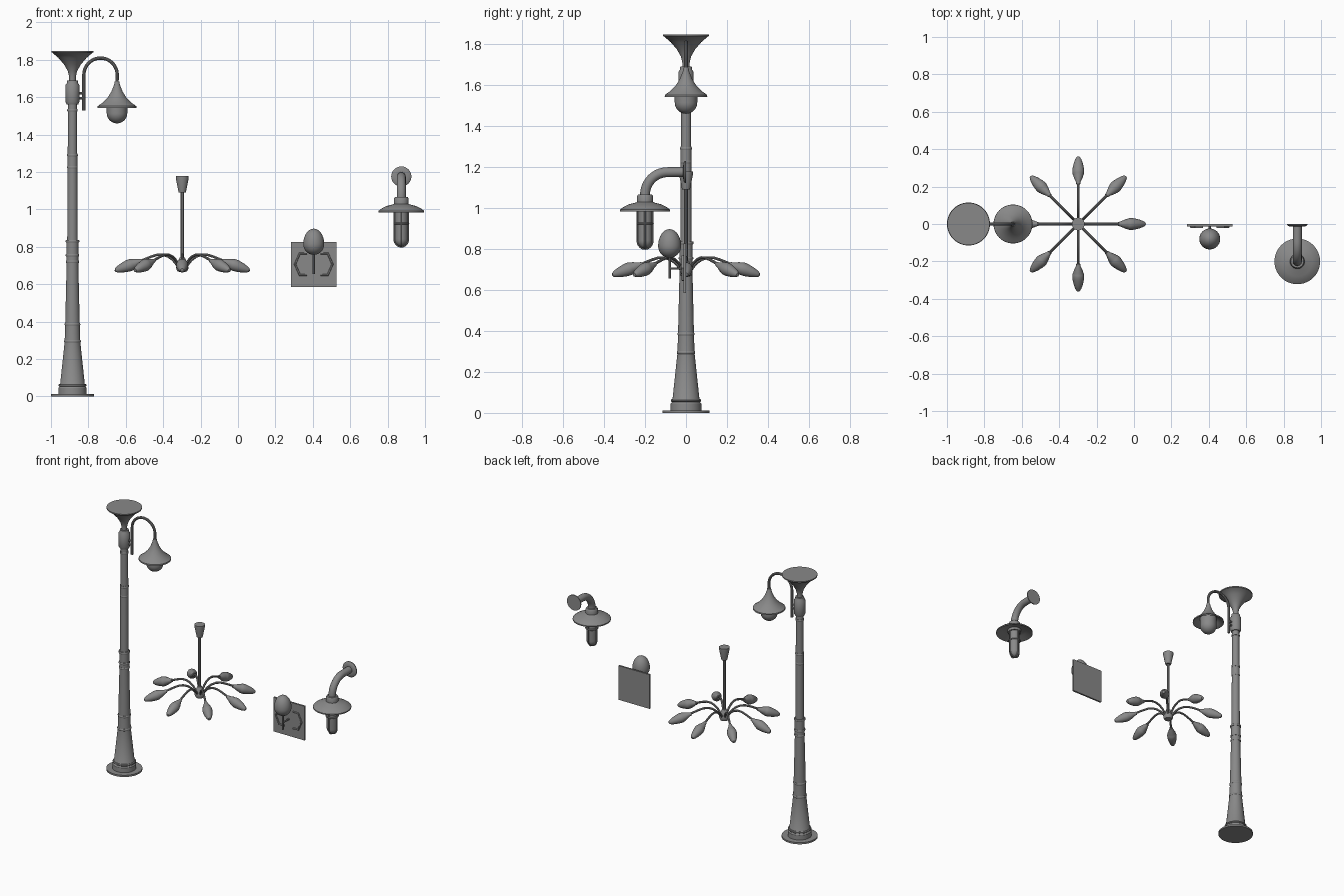
import bpy, bmesh, math
from mathutils import Vector, Matrix

cube = bpy.data.objects.get("Cube")
if cube:
    bpy.data.objects.remove(cube)

grey = bpy.data.materials.new("plain_grey")
grey.use_nodes = True
colour = (0.25, 0.25, 0.25, 1)
grey.diffuse_color = colour
grey.node_tree.nodes["Principled BSDF"].inputs["Base Color"].default_value = colour


def finish(ob, smooth=True):
    ob.data.materials.append(grey)
    if smooth:
        bpy.ops.object.select_all(action='DESELECT')
        ob.select_set(True)
        bpy.context.view_layer.objects.active = ob
        bpy.ops.object.shade_smooth_by_angle(angle=math.radians(35))
    return ob


def from_bmesh(name, bm, smooth=True):
    bmesh.ops.recalc_face_normals(bm, faces=bm.faces)
    me = bpy.data.meshes.new(name)
    bm.to_mesh(me)
    bm.free()
    ob = bpy.data.objects.new(name, me)
    bpy.context.collection.objects.link(ob)
    return finish(ob, smooth)


def lathe(name, profile, place, segs=32):
    """Revolve (radius, height) points about z, then place the result."""
    bm = bmesh.new()
    vs = [bm.verts.new((r, 0, z)) for r, z in profile]
    edges = [bm.edges.new(p) for p in zip(vs, vs[1:])]
    bmesh.ops.spin(bm, geom=vs + edges, axis=(0, 0, 1), cent=(0, 0, 0),
                   angle=math.tau, steps=segs, use_duplicate=False)
    bmesh.ops.remove_doubles(bm, verts=bm.verts, dist=0.0002)
    bm.transform(place if isinstance(place, Matrix) else Matrix.Translation(place))
    return from_bmesh(name, bm)


def tube(name, points, radius, cyclic=False, sides=3):
    cu = bpy.data.curves.new(name, 'CURVE')
    cu.dimensions = '3D'
    cu.bevel_depth = radius
    cu.bevel_resolution = sides
    cu.use_fill_caps = True
    sp = cu.splines.new('POLY')
    sp.points.add(len(points) - 1)
    for p, co in zip(sp.points, points):
        p.co = (*co, 1)
    sp.use_cyclic_u = cyclic
    ob = bpy.data.objects.new(name, cu)
    bpy.context.collection.objects.link(ob)
    bpy.ops.object.select_all(action='DESELECT')
    ob.select_set(True)
    bpy.context.view_layer.objects.active = ob
    bpy.ops.object.convert(target='MESH')
    return finish(bpy.context.object)


def box(name, centre, size):
    bm = bmesh.new()
    bmesh.ops.create_cube(bm, size=1, matrix=Matrix.Translation(centre) @ Matrix.Diagonal((*size, 1)))
    return from_bmesh(name, bm, False)


def arc(a0, a1, n=16):
    return [math.radians(a0 + (a1 - a0) * i / n) for i in range(n + 1)]


def dome(r, h, z):
    """Profile of a rounded lower end, from rim to tip."""
    return [(r * math.cos(a), z - h * math.sin(a)) for a in arc(0, 90, 10)]


# Street lamp post
PX = -0.885
lathe("post_base_plate", [(0, 0), (0.115, 0), (0.115, 0.012), (0, 0.012)], (PX, 0, 0), 48)
lathe("post_shaft", [(0.076, 0.01), (0.075, 0.045), (0.067, 0.055), (0.042, 0.29),
                     (0.039, 0.38), (0.028, 0.84), (0.024, 1.56)], (PX, 0, 0))
for z, r in ((0.06, 0.074), (0.295, 0.045), (0.385, 0.042), (0.72, 0.035), (0.755, 0.036),
             (0.83, 0.037), (1.225, 0.028), (1.29, 0.029), (1.53, 0.028)):
    lathe("post_ring", [(0, z - 0.007), (r * 0.94, z - 0.007), (r, z - 0.003), (r, z + 0.003),
                        (r * 0.94, z + 0.007), (0, z + 0.007)], (PX, 0, 0))
for z0, z1, r in ((0.715, 0.83, 0.032), (1.22, 1.3, 0.0265)):
    lathe("post_sleeve", [(0, z0), (r, z0), (r, z1), (0, z1)], (PX, 0, 0))
lathe("post_collar", [(0, 1.56), (0.03, 1.56), (0.037, 1.575), (0.037, 1.665), (0.03, 1.675),
                      (0.028, 1.69), (0, 1.69)], (PX, 0, 0))
lathe("post_flared_cap", [(0.018, 1.68), (0.018, 1.71), (0.025, 1.74), (0.045, 1.775), (0.075, 1.81),
                          (0.108, 1.838), (0.113, 1.839), (0.113, 1.847), (0, 1.847)], (PX, 0, 0), 48)

# Street lamp arm and hanging lantern
LX = -0.647
hook = [(-0.735 - 0.089 * math.cos(a), 0, 1.72 + 0.089 * math.sin(a)) for a in arc(0, 180, 24)]
tube("lantern_hook", [(-0.824, 0, 1.53)] + hook + [(LX, 0, 1.67)], 0.009)
for z in (1.595, 1.622):
    tube("hook_bracket", [(PX, 0, z), (-0.822, 0, z)], 0.007)
lathe("lantern_shade", [(0, 1.685), (0.012, 1.685), (0.016, 1.665), (0.03, 1.63), (0.05, 1.598),
                        (0.078, 1.57), (0.103, 1.552), (0.104, 1.543), (0.098, 1.543),
                        (0.07, 1.562), (0.04, 1.59), (0, 1.6)], (LX, 0, 0), 48)
lathe("lantern_globe", [(0.055, 1.575)] + dome(0.055, 0.055, 1.515), (LX, 0, 0))

# Chandelier
CX = -0.298
lathe("chandelier_canopy", [(0, 1.09), (0.019, 1.09), (0.034, 1.165), (0.034, 1.178), (0, 1.178)], (CX, 0, 0))
tube("chandelier_rod", [(CX, 0, 0.69), (CX, 0, 1.1)], 0.0095)
lathe("chandelier_hub", [(0, 0.745), (0.014, 0.742), (0.022, 0.725), (0.031, 0.7),
                         (0.033, 0.685), (0.026, 0.668), (0, 0.664)], (CX, 0, 0))
arm = [(0.015, 0.68), (0.03, 0.705), (0.05, 0.73), (0.075, 0.748), (0.105, 0.758),
       (0.135, 0.757), (0.165, 0.748), (0.195, 0.736), (0.225, 0.723)]
bulb = [(0, 0), (0.011, 0), (0.013, 0.012), (0.026, 0.043), (0.026, 0.047), (0.03, 0.056),
        (0.032, 0.068), (0.031, 0.085), (0.025, 0.115), (0.018, 0.137), (0.01, 0.152), (0, 0.157)]
for i in range(8):
    turn = Matrix.Translation((CX, 0, 0)) @ Matrix.Rotation(math.tau * i / 8, 4, 'Z')
    tube("chandelier_arm", [turn @ Vector((r, 0, z)) for r, z in arm], 0.007)
    lathe("chandelier_bulb", bulb, turn @ Matrix.Translation((0.214, 0, 0.726))
          @ Matrix.Rotation(math.radians(110), 4, 'Y'), 20)

# Egg-shaped wall lamp
EX, EY = 0.405, -0.08
box("wall_plate", (EX, -0.007, 0.706), (0.242, 0.012, 0.24))
egg = [(0.056 * math.cos(a), 0.815 + (0.082 if a > 0 else 0.058) * math.sin(a)) for a in arc(-90, 90, 20)]
lathe("egg_globe", egg, (EX, EY, 0))
tube("globe_stem", [(EX, EY, 0.655), (EX, EY, 0.77)], 0.006)
tube("stem_arm", [(EX, EY, 0.705), (EX, -0.01, 0.705)], 0.006)
for s in (-1, 1):
    tube("plate_bracket", [(EX + s * x, -0.016, z) for x, z in
                           ((0.035, 0.765), (0.075, 0.765), (0.1, 0.707), (0.075, 0.65), (0.035, 0.65))], 0.006)

# Bulkhead wall lamp
BX, BY = 0.873, -0.2
lathe("wall_rose", [(0, 0), (0.054, 0), (0.054, 0.006), (0.045, 0.012), (0.03, 0.014), (0, 0.014)],
      Matrix.Translation((BX, 0, 1.176)) @ Matrix.Rotation(math.pi / 2, 4, 'X'))
bend = [(BX, -0.09 + 0.11 * -math.sin(a), 1.065 + 0.11 * math.cos(a)) for a in arc(0, 90)]
tube("lamp_elbow", [(BX, -0.005, 1.176)] + bend + [(BX, BY, 1.04)], 0.024, sides=6)
lathe("lamp_shade", [(0, 1.066), (0.034, 1.066), (0.039, 1.058), (0.039, 1.03), (0.047, 1.026),
                     (0.08, 1.018), (0.108, 1.003), (0.122, 0.992), (0.122, 0.984), (0.115, 0.985),
                     (0.08, 1.004), (0.045, 1.008), (0.045, 0.99), (0, 0.99)], (BX, BY, 0), 48)
lathe("lamp_glass", [(0.035, 0.995)] + dome(0.035, 0.04, 0.842), (BX, BY, 0))
tube("cage_ring", [(BX + 0.038 * math.cos(a), BY + 0.038 * math.sin(a), 0.925)
                   for a in arc(0, 345, 23)], 0.005, cyclic=True)
for turn in (0, math.pi / 2):
    ribs = [(0.038, 0.99)] + dome(0.038, 0.042, 0.842)
    path = ribs + [(-r, z) for r, z in reversed(ribs[:-1])]
    tube("cage_rib", [(BX + r * math.cos(turn), BY + r * math.sin(turn), z) for r, z in path], 0.004)
